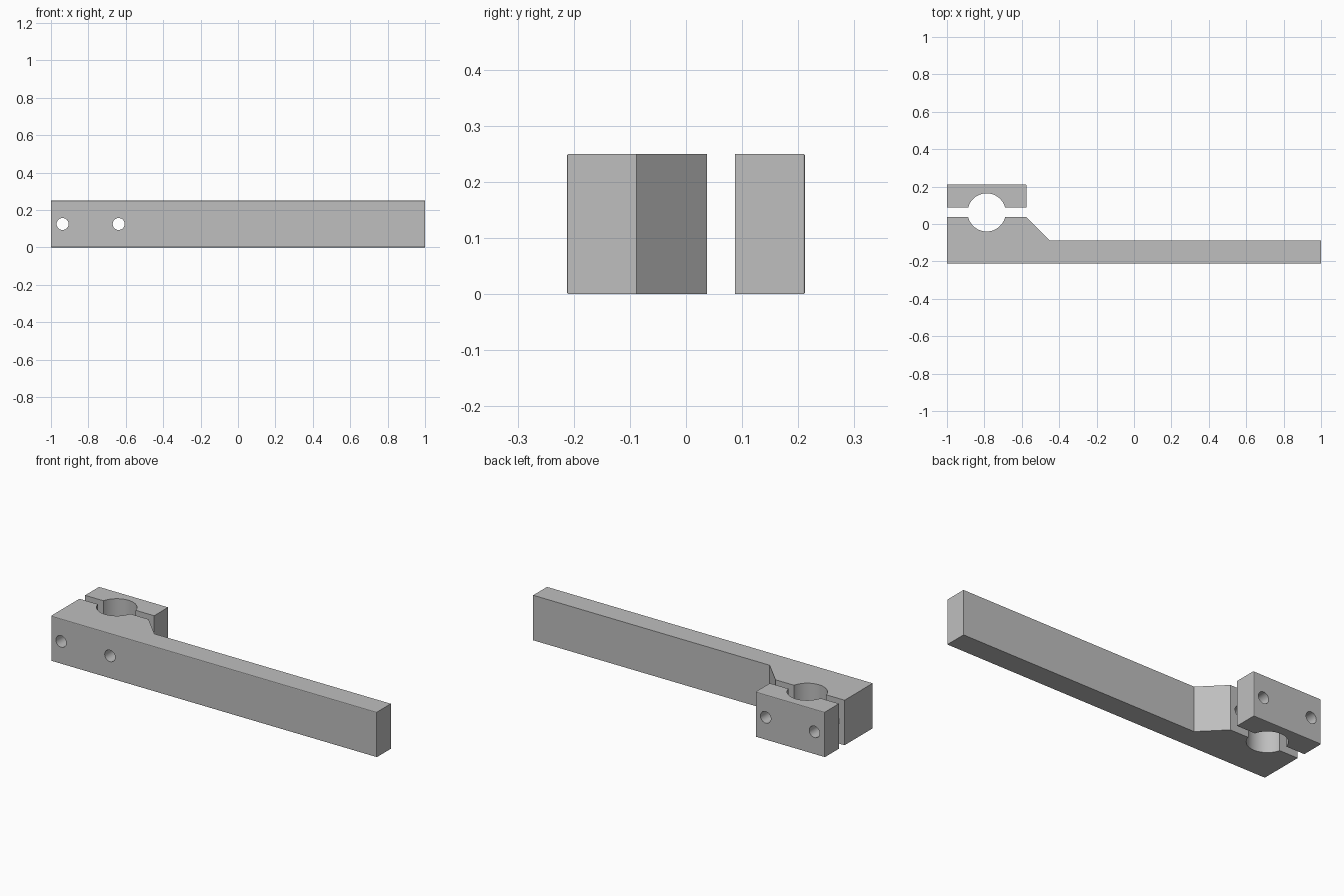
import bpy, bmesh, math
from mathutils import Matrix

cube = bpy.data.objects.get("Cube")
if cube:
    bpy.data.objects.remove(cube, do_unlink=True)

HEIGHT, HALF_DEPTH = 0.25, 0.2125
JAW_X, JAW_END = -0.788, -0.576
BORE_Y, BORE_R, HALF_GAP = 0.062, 0.102, 0.025
HOLE_R = 0.032

# Brushed steel colour
steel = bpy.data.materials.new("light grey metal")
steel.use_nodes = True
colour = (0.52, 0.52, 0.52, 1)
steel.diffuse_color = colour
steel.node_tree.nodes["Principled BSDF"].inputs["Base Color"].default_value = colour


def bore_arc(side, steps=32):
    """Half of the bore, from left to right, on the +y or -y side."""
    a = math.asin(HALF_GAP / BORE_R)
    angles = [math.pi - a - (math.pi - 2 * a) * i / steps for i in range(steps + 1)]
    return [(JAW_X + BORE_R * math.cos(t), BORE_Y + side * BORE_R * math.sin(t))
            for t in angles]


def add_object(name, bm):
    bmesh.ops.recalc_face_normals(bm, faces=bm.faces)
    mesh = bpy.data.meshes.new(name)
    bm.to_mesh(mesh)
    bm.free()
    mesh.materials.append(steel)
    obj = bpy.data.objects.new(name, mesh)
    bpy.context.collection.objects.link(obj)
    return obj


def prism(name, outline, outer_y):
    """Extrude a plan outline upwards and ease the edges of its outer face."""
    bm = bmesh.new()
    face = bm.faces.new([bm.verts.new((x, y, 0)) for x, y in outline])
    up = bmesh.ops.extrude_face_region(bm, geom=[face])["geom"]
    bmesh.ops.translate(bm, vec=(0, 0, HEIGHT),
                        verts=[v for v in up if isinstance(v, bmesh.types.BMVert)])
    outer = [e for e in bm.edges if all(abs(v.co.y - outer_y) < 1e-4 for v in e.verts)]
    bmesh.ops.bevel(bm, geom=outer, offset=0.004, segments=2, profile=0.5,
                    affect='EDGES')
    return add_object(name, bm)


# Arm with the fixed half of the clamp
inner = BORE_Y - HALF_GAP
arm = prism("arm",
            [(-1, -HALF_DEPTH), (-1, inner)] + bore_arc(-1) +
            [(JAW_END, inner), (-0.452, -0.088), (1, -0.088), (1, -HALF_DEPTH)],
            -HALF_DEPTH)

# Loose clamp cap
inner = BORE_Y + HALF_GAP
cap = prism("clamp_cap",
            [(-1, HALF_DEPTH), (-1, inner)] + bore_arc(1) +
            [(JAW_END, inner), (JAW_END, HALF_DEPTH)],
            HALF_DEPTH)

# Two bolt holes run through both halves
bm = bmesh.new()
for x in (-0.938, -0.638):
    place = Matrix.Translation((x, 0, HEIGHT / 2)) @ Matrix.Rotation(math.pi / 2, 4, 'X')
    bmesh.ops.create_cone(bm, cap_ends=True, segments=32, radius1=HOLE_R,
                          radius2=HOLE_R, depth=1, matrix=place)
cutter = add_object("bolt_hole_cutter", bm)
cutter.hide_render = True

for part in (arm, cap):
    mod = part.modifiers.new("bolt holes", 'BOOLEAN')
    mod.operation, mod.solver, mod.object = 'DIFFERENCE', 'EXACT', cutter
    bpy.ops.object.select_all(action='DESELECT')
    part.select_set(True)
    bpy.context.view_layer.objects.active = part
    bpy.ops.object.modifier_apply(modifier=mod.name)
    bpy.ops.object.shade_smooth_by_angle(angle=math.radians(20))

bpy.data.objects.remove(cutter, do_unlink=True)
